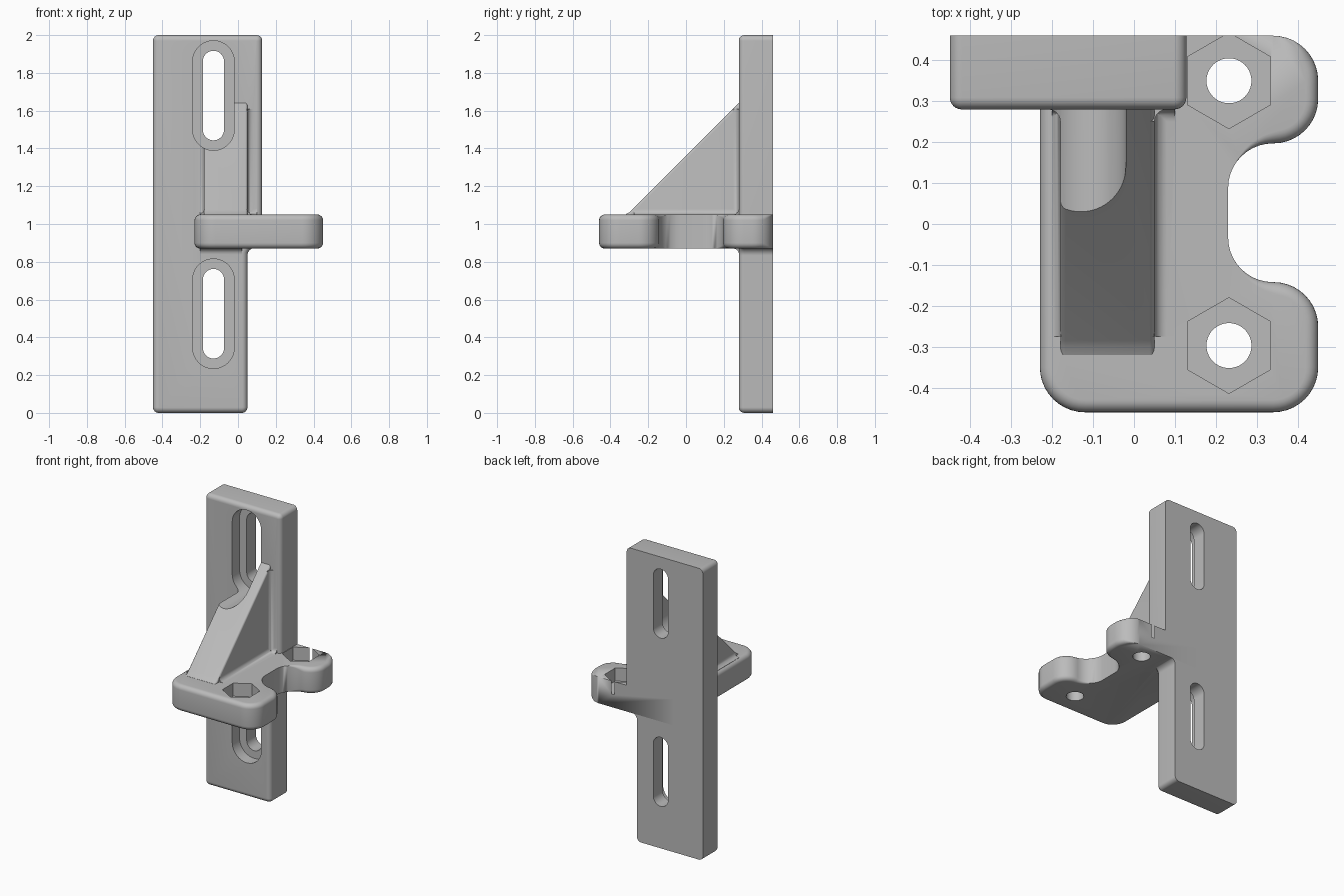
import bpy, bmesh
from math import sin, cos, pi, tau
from mathutils import Vector

cube = bpy.data.objects.get("Cube")
if cube:
    bpy.data.objects.remove(cube, do_unlink=True)

grey = bpy.data.materials.new("plain_grey")
grey.use_nodes = True
grey.diffuse_color = (0.5, 0.5, 0.5, 1)
grey.node_tree.nodes["Principled BSDF"].inputs["Base Color"].default_value = grey.diffuse_color

TO_XYZ = {"x": lambda u, v, h: (h, u, v),
          "y": lambda u, v, h: (u, h, v),
          "z": lambda u, v, h: (u, v, h)}


def rounded(corners, steps=10):
    """Outline from (u, v, radius) right-angled corners."""
    out = []
    for i, (u, v, r) in enumerate(corners):
        p = Vector((u, v))
        if r == 0:
            out.append(p)
            continue
        d1 = (Vector(corners[i - 1][:2]) - p).normalized()
        d2 = (Vector(corners[(i + 1) % len(corners)][:2]) - p).normalized()
        c = p + (d1 + d2) * r
        for k in range(steps + 1):
            a = pi / 2 * k / steps
            out.append(c - (d1 * sin(a) + d2 * cos(a)) * r)
    return out


def ngon(u, v, r, sides, turn=0.0):
    return [Vector((u + r * cos(turn + tau * k / sides), v + r * sin(turn + tau * k / sides)))
            for k in range(sides)]


def loft(name, outline, axis, lo, hi, r_lo=0.0, r_hi=0.0, weight=lambda p: 1.0, steps=6):
    """Extrude a counter-clockwise outline, rolling its end rims over by a radius."""
    n = len(outline)
    inward = []
    for i, p in enumerate(outline):
        a = (p - outline[i - 1]).normalized()
        b = (outline[(i + 1) % n] - p).normalized()
        na, nb = Vector((-a.y, a.x)), Vector((-b.y, b.x))
        inward.append((na + nb) / (1 + na.dot(nb)))
    angles = [pi / 2 * k / steps for k in range(steps + 1)]
    levels = [(lo, 1, r_lo, a) for a in angles] + [(hi, -1, r_hi, a) for a in reversed(angles)]
    bm = bmesh.new()
    rings = []
    for base, way, r, a in levels:
        ring = []
        for p, d in zip(outline, inward):
            w = r * weight(p)
            q = p + d * w * (1 - sin(a))
            ring.append(bm.verts.new(TO_XYZ[axis](q.x, q.y, base + way * w * (1 - cos(a)))))
        rings.append(ring)
    for s, t in zip(rings, rings[1:]):
        for i in range(n):
            bm.faces.new((s[i - 1], s[i], t[i], t[i - 1]))
    bm.faces.new(rings[0][::-1])
    bm.faces.new(rings[-1])
    bmesh.ops.remove_doubles(bm, verts=bm.verts, dist=0.0002)
    bmesh.ops.recalc_face_normals(bm, faces=bm.faces)
    me = bpy.data.meshes.new(name)
    bm.to_mesh(me)
    bm.free()
    ob = bpy.data.objects.new(name, me)
    bpy.context.collection.objects.link(ob)
    me.materials.append(grey)
    return ob


def fillet(axis, u, v, su, sv, lo, hi, r=0.03):
    """Concave strip in the corner (u, v), opening towards the signs su, sv."""
    pts = [Vector((u - su * 0.01, v - sv * 0.01)), Vector((u + su * r, v - sv * 0.01))]
    for k in range(7):
        a = pi / 2 * k / 6
        pts.append(Vector((u + su * r * (1 - sin(a)), v + sv * r * (1 - cos(a)))))
    pts.append(Vector((u - su * 0.01, v + sv * r)))
    if su * sv < 0:
        pts.reverse()
    return loft("fillet", pts, axis, lo, hi)


def combine(target, other, operation):
    mod = target.modifiers.new(operation.lower(), "BOOLEAN")
    mod.operation, mod.solver, mod.object = operation, "EXACT", other
    with bpy.context.temp_override(object=target, active_object=target):
        bpy.ops.object.modifier_apply(modifier=mod.name)
    bpy.data.objects.remove(other, do_unlink=True)


def slot(x, z0, z1, r, y0, y1):
    return loft("slot_cutter", rounded([(x - r, z0, r), (x + r, z0, r * 0.999),
                (x + r, z1, r), (x - r, z1, r * 0.999)], 14), "y", y0, y1)


def shelf_weight(p):
    """Rim rounding fades out inside the notch and at the flat back."""
    w = min(1, max(0, (0.46 - p.y) / 0.05))
    if -0.16 < p.y < 0.21:
        w = min(w, max(0, (p.x - 0.25) / 0.1)) if p.x > 0 else w
    return w


# Upright mounting plate, narrower below the shelf
bracket = loft("bracket", rounded([(-0.45, 0, 0.03), (0.05, 0, 0.03), (0.05, 0.873, 0.04),
               (0.128, 0.873, 0), (0.128, 2, 0.03), (-0.45, 2, 0.03)]),
               "y", 0.28, 0.46, r_lo=0.029)

# Shelf with two lobes and a notch between them
shelf = loft("shelf", rounded([(-0.23, -0.46, 0.11), (0.45, -0.46, 0.11), (0.45, -0.142, 0.109),
             (0.23, -0.142, 0.109), (0.23, 0.197, 0.109), (0.45, 0.197, 0.109),
             (0.45, 0.46, 0.11), (-0.23, 0.46, 0), (-0.23, 0.35, 0)]),
             "z", 0.87, 1.05, 0.03, 0.03, shelf_weight)

# Sloping gusset that blends into the shelf at its toe
gusset = loft("gusset", [Vector(p) for p in ((-0.32, 1.0), (0.33, 1.0), (0.33, 1.69),
              (-0.285, 1.075), (-0.3, 1.062), (-0.32, 1.051))],
              "x", -0.18, 0.05, 0.012, 0.012)

for part in (shelf, gusset,
             fillet("x", 0.28, 1.05, -1, 1, -0.2, 0.1),      # shelf to plate, above
             fillet("x", 0.28, 0.87, -1, -1, -0.2, 0.02),    # shelf to plate, below
             fillet("y", 0.05, 1.05, 1, 1, -0.275, 0.29),    # gusset to shelf
             fillet("y", -0.18, 1.05, -1, 1, -0.275, 0.29),
             fillet("z", 0.05, 0.28, 1, -1, 1.04, 1.61),     # gusset to plate
             fillet("z", -0.18, 0.28, -1, -1, 1.04, 1.5)):
    combine(bracket, part, "UNION")

# Long screw slots with recessed rims; the upper recess also clears the gusset
for z0, z1 in ((0.235, 0.815), (1.39, 1.97)):
    combine(bracket, slot(-0.13, z0, z1, 0.11, -0.42 if z0 > 1 else 0.2, 0.36), "DIFFERENCE")
    combine(bracket, slot(-0.13, z0 + 0.053, z1 - 0.053, 0.056, 0.2, 0.6), "DIFFERENCE")

# Bolt holes with hexagonal nut pockets
for y in (-0.297, 0.35):
    combine(bracket, loft("pocket", ngon(0.232, y, 0.117, 6, pi / 2), "z", 0.96, 1.2), "DIFFERENCE")
    combine(bracket, loft("hole", ngon(0.232, y, 0.055, 40), "z", 0.7, 1.2), "DIFFERENCE")

bpy.ops.object.select_all(action="DESELECT")
bracket.select_set(True)
bpy.context.view_layer.objects.active = bracket
bpy.ops.object.shade_smooth_by_angle(angle=0.6)
